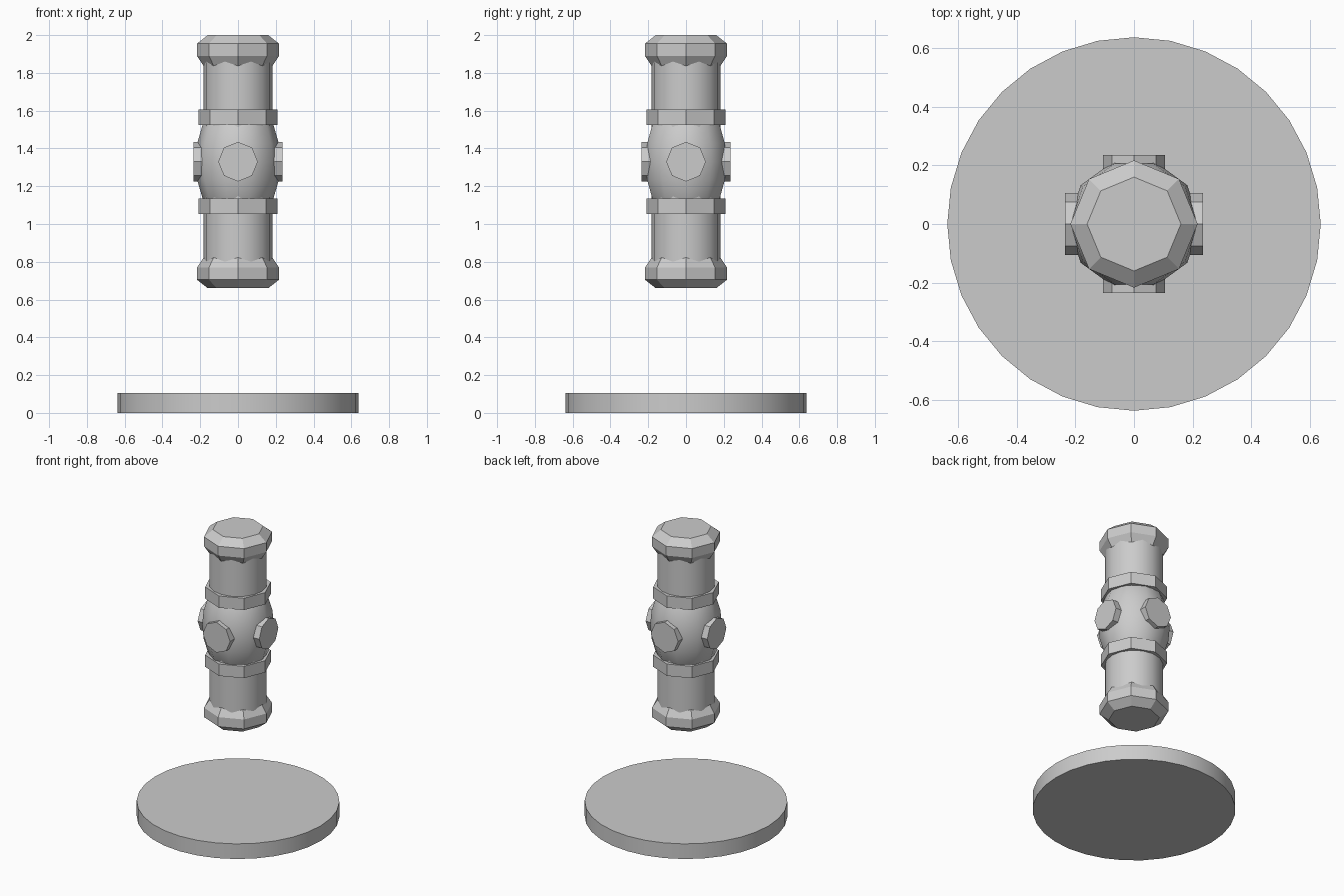
import bpy, bmesh, math
from mathutils import Matrix

if "Cube" in bpy.data.objects:
    bpy.data.objects.remove(bpy.data.objects["Cube"])

CENTRE = 1.33  # mid height of the handle


def lathe(name, profile, sides, matrix=Matrix(), smooth=None):
    """Closed solid turned round z from (radius, height) points."""
    bm = bmesh.new()
    rings = []
    for r, z in profile:
        rings.append([bm.verts.new((r * math.cos(2 * math.pi * i / sides),
                                    r * math.sin(2 * math.pi * i / sides), z))
                      for i in range(sides)])
    for a, b in zip(rings, rings[1:]):
        for i in range(sides):
            j = (i + 1) % sides
            bm.faces.new((a[i], a[j], b[j], b[i]))
    bm.faces.new(rings[0][::-1])
    bm.faces.new(rings[-1])
    bm.transform(matrix)
    bmesh.ops.recalc_face_normals(bm, faces=bm.faces)
    mesh = bpy.data.meshes.new(name)
    bm.to_mesh(mesh)
    bm.free()
    obj = bpy.data.objects.new(name, mesh)
    bpy.context.collection.objects.link(obj)
    if smooth:
        bpy.ops.object.select_all(action='DESELECT')
        obj.select_set(True)
        bpy.context.view_layer.objects.active = obj
        bpy.ops.object.shade_smooth_by_angle(angle=math.radians(smooth))
    return obj


# Round base plate
lathe("base", [(0.637, 0), (0.637, 0.105)], 32, smooth=30)

# Handle shaft
lathe("shaft", [(0.182, 0.72), (0.182, 1.94)], 16, smooth=30)

# Swollen middle
bulge = [(0.225 * math.cos(a), CENTRE + 0.35 * math.sin(a))
         for a in [math.radians(d) for d in (-50, -33, -16, 0, 16, 33, 50)]]
lathe("bulge", bulge, 10, smooth=40)

# Mirrored collars and chamfered end caps
for label, s in (("upper", 1), ("lower", -1)):
    m = Matrix.Translation((0, 0, CENTRE)) @ Matrix.Diagonal((1, 1, s, 1))
    lathe(label + "_collar", [(0.209, 0.195), (0.209, 0.277)], 8, m)
    lathe(label + "_cap", [(0.182, 0.507), (0.217, 0.56), (0.217, 0.625),
                           (0.16, 0.67)], 8, m)

# Four round studs on the middle
for i in range(4):
    m = (Matrix.Translation((0, 0, CENTRE)) @ Matrix.Rotation(i * math.pi / 2, 4, 'Z')
         @ Matrix.Rotation(math.pi / 2, 4, 'Y'))
    lathe(f"stud_{i + 1}", [(0.105, 0.12), (0.105, 0.236)], 8, m)
